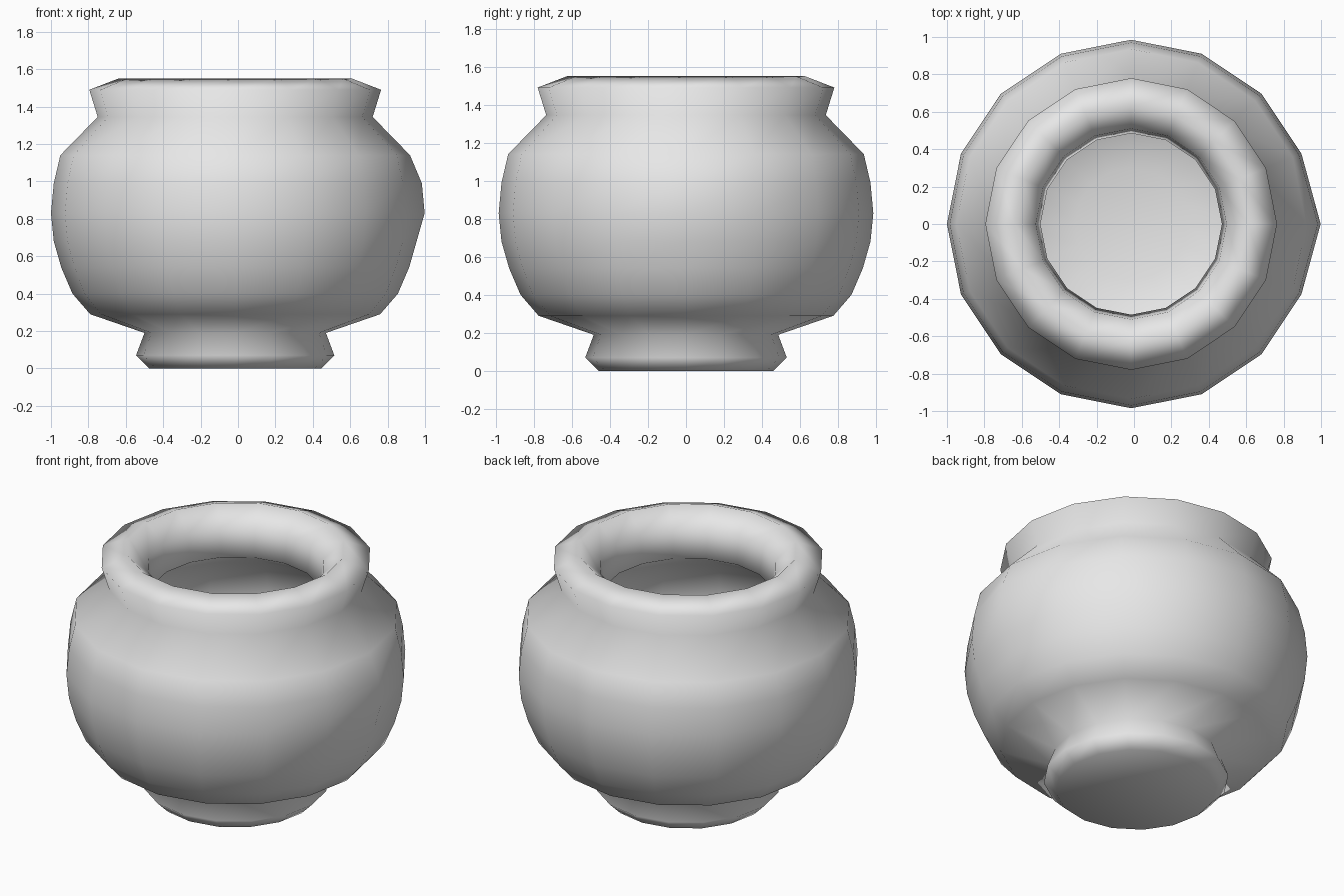
import bpy, bmesh
from math import cos, sin, tau

cube = bpy.data.objects.get("Cube")
if cube:
    bpy.data.objects.remove(cube, do_unlink=True)

SIDES = 16
CENTRE_X = -0.015

# Grey clay
clay = bpy.data.materials.new("grey_clay")
clay.use_nodes = True
clay.diffuse_color = (0.8, 0.8, 0.8, 1)
clay.node_tree.nodes["Principled BSDF"].inputs["Base Color"].default_value = clay.diffuse_color

# Closed profile (radius, height): foot, belly, neck, rim, mouth, hollow inside
foot = [(0.46, 0), (0.53, 0.07), (0.485, 0.19)]
belly = [(0.775, 0.29), (0.87, 0.40), (0.93, 0.54), (0.97, 0.68),
         (0.985, 0.83), (0.97, 0.99), (0.935, 1.14)]
neck = [(0.735, 1.345), (0.78, 1.49), (0.625, 1.55)]
mouth = [(0.51, 1.44), (0.485, 1.27)]
hollow = [(0.78, 1.10), (0.88, 0.83), (0.80, 0.52), (0.60, 0.34), (0.30, 0.27)]


def lathe(name, profile, bottom, floor):
    """Revolve a profile and close it at the underside and the inner floor."""
    bm = bmesh.new()
    rings = [[bm.verts.new((r * cos(tau * i / SIDES), r * sin(tau * i / SIDES), z))
              for i in range(SIDES)] for r, z in profile]
    for a, b in zip(rings, rings[1:]):
        for i in range(SIDES):
            j = (i + 1) % SIDES
            bm.faces.new((a[i], a[j], b[j], b[i]))
    for ring, z in ((rings[0], bottom), (rings[-1], floor)):
        tip = bm.verts.new((0, 0, z))
        for i in range(SIDES):
            bm.faces.new((ring[i], ring[(i + 1) % SIDES], tip))
    # Slight hand-made bulge on the left of the belly
    for v in bm.verts:
        if v.co.x > 0.96 and v.co.z > 0.8:
            v.co.x += 0.028
    bmesh.ops.recalc_face_normals(bm, faces=bm.faces)
    mesh = bpy.data.meshes.new(name)
    bm.to_mesh(mesh)
    bm.free()
    mesh.materials.append(clay)
    mesh.shade_smooth()
    obj = bpy.data.objects.new(name, mesh)
    obj.location.x = CENTRE_X
    bpy.context.collection.objects.link(obj)
    return obj


lathe("pot", foot + belly + neck + mouth + hollow, 0, 0.26)
